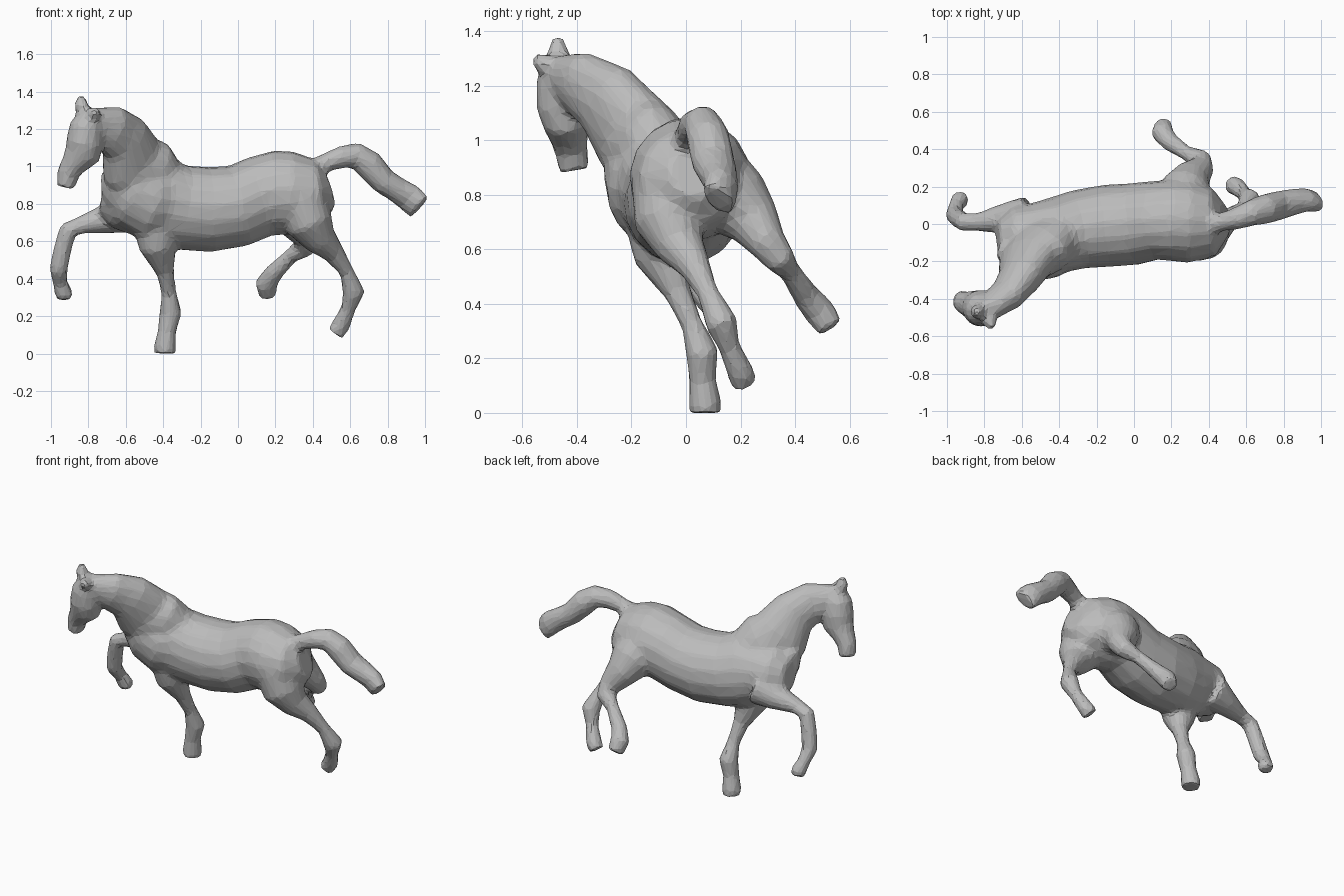
import bpy
import bmesh
import math
from mathutils import Vector

default_cube = bpy.data.objects.get("Cube")
if default_cube:
    bpy.data.objects.remove(default_cube, do_unlink=True)

SIDES = 16
LEAN = Vector((0, -0.3, 0.95))       # the galloping body leans to one side
FORWARD = Vector((-1, 0, 0))


def loft(bm, stations, up=LEAN):
    """Sweep an oval along stations of (x, y, z, half width, half height), in hundredths."""
    points = [Vector(s[:3]) / 100 for s in stations]
    rings = []
    for i, station in enumerate(stations):
        before, after = points[max(i - 1, 0)], points[min(i + 1, len(points) - 1)]
        tangent = (after - before).normalized()
        side = tangent.cross(up).normalized()
        top = side.cross(tangent).normalized()
        width, height = station[3] / 100, station[-1] / 100
        ring = []
        for k in range(SIDES):
            angle = math.tau * k / SIDES
            offset = side * math.cos(angle) * width + top * math.sin(angle) * height
            ring.append(bm.verts.new(points[i] + offset))
        rings.append(ring)
    for first, second in zip(rings, rings[1:]):
        for k in range(SIDES):
            n = (k + 1) % SIDES
            bm.faces.new((first[k], first[n], second[n], second[k]))
    bm.faces.new(list(reversed(rings[0])))
    bm.faces.new(rings[-1])


# Torso, from rump to chest
torso = [(49, 2, 88, 8, 10), (43, 1, 86, 18, 18), (30, 1, 86, 22, 22),
         (22, 2, 86, 22, 23), (12, 2, 84, 21, 22), (0, 0, 79, 22, 22),
         (-15, -1, 77, 22, 23), (-30, -3, 78, 21, 23), (-42, -6, 81, 20, 24),
         (-55, -7, 82, 18, 19), (-66, -6, 83, 15, 16), (-73, -6, 84, 7, 9)]

# Near shoulder and breast, blending the neck into the torso
shoulder = [(-24, -8, 79, 8), (-35, -11, 79, 13, 17), (-46, -13, 80, 16, 20),
            (-57, -15, 86, 15, 19), (-67, -14, 90, 10, 13), (-72, -12, 90, 5, 7)]

# Arched neck, from withers to poll
neck = [(-28, -4, 86, 10, 11), (-39, -7, 90, 14, 16), (-50, -13, 94, 15, 22),
        (-57, -20, 103, 13, 19), (-61, -29, 115, 11, 15),
        (-68, -38, 120, 9, 13), (-78, -45, 123, 7, 9)]

# Head, from poll to muzzle
head = [(-79, -47, 131, 5, 4), (-81, -46, 122, 9, 9), (-82, -45, 113, 10, 10),
        (-83, -44, 107, 9, 10), (-88, -43, 101, 7, 7), (-91, -42, 96, 6, 6),
        (-92, -41, 89, 6, 5)]

ears = [[(-82, -46, 127, 4), (-84, -47, 133, 4), (-84, -47, 138, 2)],
        [(-80, -48, 124, 5), (-77, -52, 128, 4), (-76, -56, 130, 2)]]

# Flowing tail
tail = [(38, 0, 96, 7), (47, 1, 102, 5), (55, 3, 105, 6), (63, 6, 106, 7),
        (70, 8, 101, 8, 8), (78, 10, 92, 8, 7), (86, 12, 87, 7, 7),
        (92, 13, 83, 6, 8), (97, 12, 78, 5, 8)]

# Legs, from hip or shoulder to hoof
near_hind = [(33, -6, 84, 14), (38, -6, 70, 13), (44, -2, 61, 9), (51, 3, 54, 6),
             (58, 8, 44, 4), (62, 13, 33, 6), (59, 16, 24, 4), (55, 20, 15, 5),
             (52, 21, 11, 5)]
far_hind = [(24, 9, 86, 15), (28, 18, 77, 14), (31, 25, 70, 10), (36, 30, 62, 7),
            (36, 34, 57, 6), (28, 38, 52, 4), (19, 44, 43, 5), (15, 49, 37, 6),
            (16, 53, 31, 5)]
near_fore = [(-44, -10, 72, 13), (-43, -9, 57, 10), (-39, -3, 44, 5),
             (-37, 2, 33, 4), (-36, 6, 22, 6), (-38, 6, 12, 5), (-39, 7, 4, 6),
             (-39, 7, 0, 6)]
far_fore = [(-58, 3, 76, 12), (-70, 3, 72, 8), (-83, 1, 69, 5), (-91, 1, 66, 5),
            (-94, 3, 55, 5), (-96, 5, 45, 5), (-95, 10, 38, 4), (-93, 13, 32, 5),
            (-93, 14, 29, 4)]

# Build all the masses in one mesh
bm = bmesh.new()
for part in (torso, shoulder, neck, tail):
    loft(bm, part)
for part in (head, *ears, near_hind, far_hind, near_fore, far_fore):
    loft(bm, part, FORWARD)
bmesh.ops.recalc_face_normals(bm, faces=bm.faces)
mesh = bpy.data.meshes.new("horse")
bm.to_mesh(mesh)
bm.free()
horse = bpy.data.objects.new("horse", mesh)
bpy.context.collection.objects.link(horse)

# Fuse them into one skin, soften the joins, then cut down to coarse facets
remesh = horse.modifiers.new("fuse", 'REMESH')
remesh.mode = 'VOXEL'
remesh.voxel_size = 0.014
soften = horse.modifiers.new("soften", 'SMOOTH')
soften.factor = 0.5
soften.iterations = 10
facet = horse.modifiers.new("facet", 'DECIMATE')
facet.ratio = 0.08
bpy.ops.object.select_all(action='DESELECT')
horse.select_set(True)
bpy.context.view_layer.objects.active = horse
for name in ("fuse", "soften", "facet"):
    bpy.ops.object.modifier_apply(modifier=name)

# Plain grey clay
grey = bpy.data.materials.new("clay grey")
grey.use_nodes = True
colour = (0.5, 0.5, 0.5, 1)
grey.diffuse_color = colour
grey.node_tree.nodes["Principled BSDF"].inputs["Base Color"].default_value = colour
horse.data.materials.clear()
horse.data.materials.append(grey)
bpy.ops.object.shade_flat()
